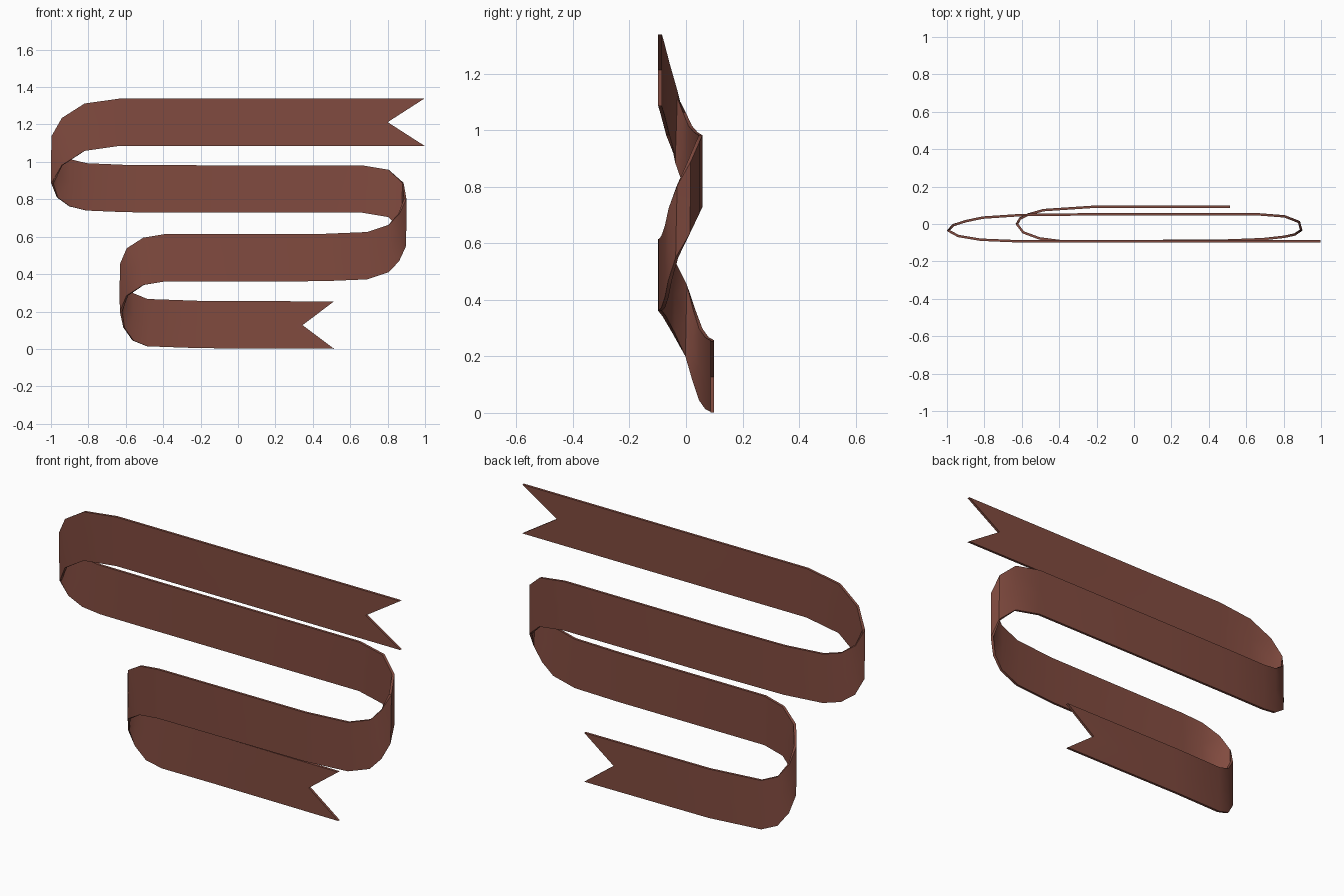
import bpy, bmesh

if "Cube" in bpy.data.objects:
    bpy.data.objects.remove(bpy.data.objects["Cube"])

HEIGHT = 0.253      # ribbon width, always vertical
THICK = 0.013

# centre line of the ribbon's lower edge: x, y, z
PATH = [
    (0.997, -0.092, 1.086), (-0.63, -0.092, 1.086), (-0.82, -0.084, 1.059),
    (-0.94, -0.064, 0.982), (-0.993, -0.035, 0.885), (-0.966, -0.006, 0.81),
    (-0.90, 0.015, 0.762), (-0.81, 0.034, 0.74), (-0.60, 0.048, 0.731),
    (-0.20, 0.052, 0.729), (0.66, 0.052, 0.729), (0.805, 0.041, 0.705),
    (0.882, 0.011, 0.635), (0.894, -0.032, 0.55), (0.86, -0.056, 0.47),
    (0.805, -0.068, 0.41), (0.69, -0.081, 0.372), (0.45, -0.09, 0.362),
    (-0.39, -0.092, 0.361), (-0.505, -0.077, 0.342), (-0.592, -0.045, 0.285),
    (-0.626, 0.0, 0.20), (-0.61, 0.028, 0.115), (-0.562, 0.052, 0.045),
    (-0.485, 0.074, 0.014), (-0.20, 0.093, 0.004), (0.513, 0.093, 0.001),
]
NOTCH = {0: 0.80, len(PATH) - 1: 0.345}   # x of the swallowtail notches

# ribbon surface: three rows (lower edge, middle, upper edge)
bm = bmesh.new()
rows = []
for i, (x, y, z) in enumerate(PATH):
    rows.append([
        bm.verts.new((x, y, z)),
        bm.verts.new((NOTCH.get(i, x), y, z + HEIGHT / 2)),
        bm.verts.new((x, y, z + HEIGHT)),
    ])
for a, b in zip(rows, rows[1:]):
    for k in range(2):
        bm.faces.new((a[k], b[k], b[k + 1], a[k + 1]))
bmesh.ops.recalc_face_normals(bm, faces=bm.faces)
mesh = bpy.data.meshes.new("ribbon")
bm.to_mesh(mesh)
bm.free()

ribbon = bpy.data.objects.new("ribbon", mesh)
bpy.context.collection.objects.link(ribbon)

# cloth thickness
solid = ribbon.modifiers.new("thickness", 'SOLIDIFY')
solid.thickness = THICK
solid.offset = 0
solid.use_even_offset = False

mat = bpy.data.materials.new("ribbon_red_brown")
mat.diffuse_color = (0.22, 0.07, 0.05, 1)
mat.use_nodes = True
mat.node_tree.nodes["Principled BSDF"].inputs["Base Color"].default_value = mat.diffuse_color
mesh.materials.append(mat)

bpy.context.view_layer.objects.active = ribbon
ribbon.select_set(True)
bpy.ops.object.modifier_apply(modifier=solid.name)
bpy.ops.object.shade_smooth_by_angle(angle=0.9)
